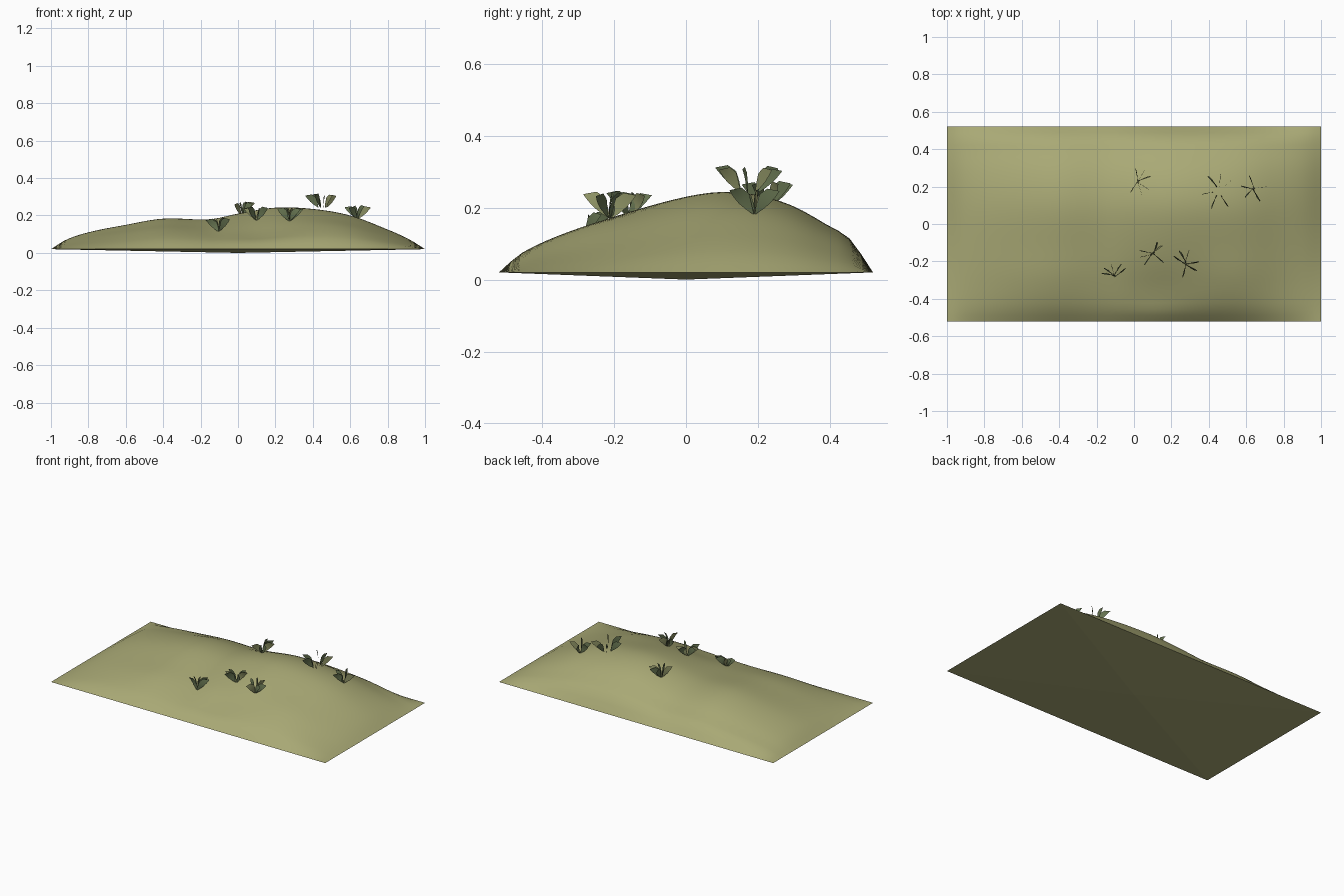
import bpy, bmesh, math, random
from mathutils import Vector

random.seed(4)
if "Cube" in bpy.data.objects:
    bpy.data.objects.remove(bpy.data.objects["Cube"], do_unlink=True)


def material(name, rgb):
    m = bpy.data.materials.new(name)
    m.use_nodes = True
    m.diffuse_color = (*rgb, 1)
    b = m.node_tree.nodes["Principled BSDF"]
    b.inputs["Base Color"].default_value = (*rgb, 1)
    b.inputs["Roughness"].default_value = 0.9
    return m


GRASS = material("dry grass", (0.40, 0.40, 0.18))
LEAF = material("leaf green", (0.13, 0.17, 0.08))
PALE = material("pale leaf", (0.27, 0.29, 0.13))


def make_object(name, bm, mats):
    me = bpy.data.meshes.new(name)
    bm.to_mesh(me)
    bm.free()
    ob = bpy.data.objects.new(name, me)
    for m in mats:
        me.materials.append(m)
    bpy.context.collection.objects.link(ob)
    return ob


def curve(points, t):
    """Smooth interpolation through (position, value) points."""
    n = len(points)
    i = max(k for k in range(n - 1) if k == 0 or points[k][0] <= t)
    (x0, y0), (x1, y1) = points[i], points[i + 1]

    def slope(k):
        a, b = points[max(k - 1, 0)], points[min(k + 1, n - 1)]
        return (b[1] - a[1]) / (b[0] - a[0])
    h = x1 - x0
    u = (t - x0) / h
    return ((1 + 2 * u) * (1 - u) ** 2 * y0 + u * (1 - u) ** 2 * h * slope(i)
            + u * u * (3 - 2 * u) * y1 + u * u * (u - 1) * h * slope(i + 1))


# Mound: ridge line along x times cross-section along y
HX, HY, RIM = 1.0, 0.52, 0.02
RIDGE = [(-1, 0), (-.92, .05), (-.8, .09), (-.6, .13), (-.4, .163), (-.15, .16), (0, .19),
         (.2, .222), (.4, .215), (.6, .18), (.8, .105), (.92, .05), (1, 0)]
SECTION = [(-.52, 0), (-.455, .25), (-.3, .53), (-.15, .76), (0, .94), (.1, 1), (.2, .96),
           (.3, .82), (.4, .57), (.455, .42), (.52, 0)]


def bump(x, y, cx, cy, w):
    return math.exp(-((x - cx) ** 2 / w ** 2 + (y - cy) ** 2 / 0.02))


def ground(x, y):
    h = curve(RIDGE, x) * curve(SECTION, y)
    lobes = bump(x, y, -.45, -.3, .3) + bump(x, y, .52, -.3, .2) - bump(x, y, .12, -.38, .18)
    edge = min(1, (HY - abs(y)) / 0.1)
    return RIM + h + 0.013 * lobes * edge


bm = bmesh.new()
NX, NY = 60, 32
grid = [[bm.verts.new((x, y, ground(x, y)))
         for x in (HX * (2 * i / NX - 1) for i in range(NX + 1))]
        for y in (HY * (2 * j / NY - 1) for j in range(NY + 1))]
for j in range(NY):
    for i in range(NX):
        f = bm.faces.new((grid[j][i], grid[j][i + 1], grid[j + 1][i + 1], grid[j + 1][i]))
        f.smooth = True
make_object("grassy_mound", bm, [GRASS])

# Underside: four shallow triangles meeting below the middle
bm = bmesh.new()
corners = [bm.verts.new((sx * HX, sy * HY, RIM)) for sx, sy in ((-1, -1), (1, -1), (1, 1), (-1, 1))]
low = bm.verts.new((0, 0, 0))
for k in range(4):
    bm.faces.new((corners[(k + 1) % 4], corners[k], low))
make_object("underside", bm, [GRASS])

# Leaf outline: distance out from the stem for lower and upper edge, with heights
LOWER = [(0, 0), (.022, .014), (.042, .030), (.058, .047), (.070, .062)]
UPPER = [(0, .003), (.006, .030), (.014, .055), (.036, .070), (.070, .064)]


def add_leaf(bm, centre, angle, start, size, pale):
    out = Vector((math.cos(angle), math.sin(angle), 0))
    side = Vector((-out.y, out.x, 0))
    bend = random.uniform(-.007, .007)
    rows = []
    for k, (lo, up) in enumerate(zip(LOWER, UPPER)):
        row = []
        for t in (0, .5, 1):
            r, z = (lo[n] + (up[n] - lo[n]) * t for n in (0, 1))
            p = out * (start + r * size) + side * bend * math.sin(k * .8 + t)
            row.append(bm.verts.new(centre + p + Vector((0, 0, z * size))))
        rows.append(row)
    for a, b in zip(rows, rows[1:]):
        for t in range(2):
            f = bm.faces.new((a[t], b[t], b[t + 1], a[t + 1]))
            f.material_index = int(pale)
            f.smooth = True


# Plants: x, y, lift, gap at the middle, leaf directions in degrees
PLANTS = [
    ("front_left_plant", -.105, -.28, 0, 0, (165, 140, 105, 62, 35)),
    ("front_middle_plant", .1, -.16, 0, 0, (165, 68, 42, -38, 232, 195)),
    ("front_right_plant", .275, -.21, 0, 0, (150, 115, 75, 5, -35, -100)),
    ("back_left_plant", .02, .225, 0, 0, (98, 60, 25, -35, -72, -125)),
    ("back_middle_plant", .455, .175, .02, .025, (125, 85, 42, 190, 245, 300)),
    ("back_right_plant", .64, .19, 0, 0, (108, 170, 8, -65, 225)),
]
for name, x, y, lift, gap, angles in PLANTS:
    bm = bmesh.new()
    centre = Vector((x, y, ground(x, y) - .003 + lift))
    for k, a in enumerate(angles):
        add_leaf(bm, centre, math.radians(a), gap, random.uniform(.95, 1.1), k % 3 == 2)
    make_object(name, bm, [LEAF, PALE])
